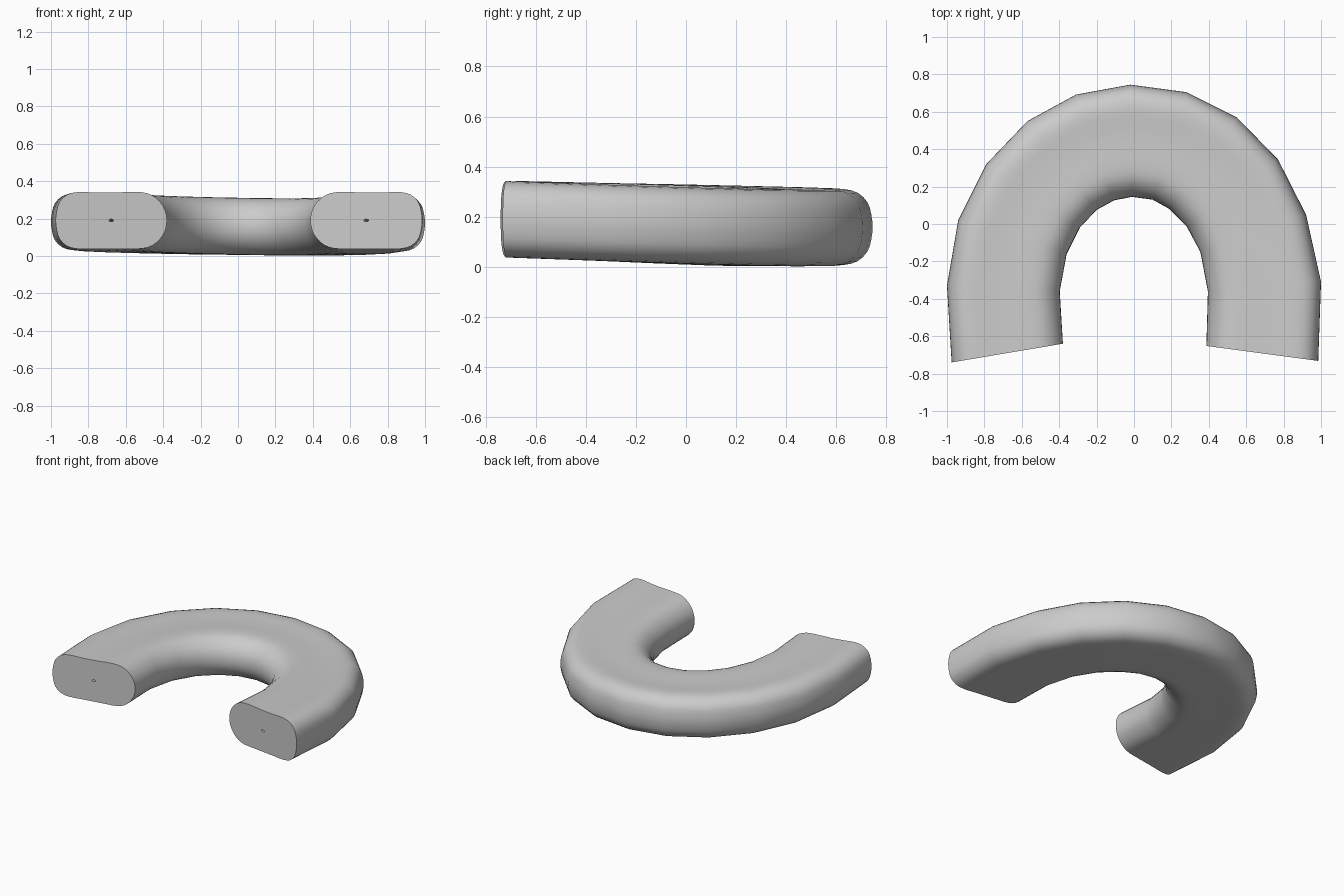
import bpy, bmesh, math
from mathutils import Vector

if "Cube" in bpy.data.objects:
    bpy.data.objects.remove(bpy.data.objects["Cube"])

# Stations along the arch: outer edge, inner edge (top view) and centre height
outer = [(-.975, -.74), (-1, -.33), (-.94, .02), (-.79, .32), (-.57, .55), (-.31, .692), (-.02, .745),
         (.28, .705), (.55, .57), (.77, .345), (.92, .05), (1, -.31), (.985, -.732)]
inner = [(-.38, -.64), (-.397, -.36), (-.36, -.16), (-.29, -.02), (-.2, .075), (-.105, .127), (-.01, .145),
         (.1, .13), (.19, .08), (.28, -.01), (.355, -.15), (.395, -.36), (.387, -.652)]
height = [.19, .183, .177, .171, .166, .162, .159, .156, .155, .158, .165, .176, .19]
HALF = .152

# Cross-section: u from inner to outer edge, v in half heights; the top dips slightly
top = [(0, 0), (.015, .35), (.06, .65), (.13, .88), (.22, .99), (.35, 1), (.5, .975), (.65, .98),
       (.8, 1), (.9, .9), (.965, .65), (.99, .35), (1, 0)]
bottom = [(u, -max(v, 1) if .3 < u < .75 else -v) for u, v in reversed(top[1:-1])]


def smooth_loop(points, steps):
    """Closed Catmull-Rom loop through the points."""
    pts = [Vector(p) for p in points]
    n, result = len(pts), []
    for i in range(n):
        a, b, c, d = (pts[(i + k) % n] for k in (-1, 0, 1, 2))
        for s in range(steps):
            t = s / steps
            result.append(.5 * (2 * b + (c - a) * t + (2 * a - 5 * b + 4 * c - d) * t * t
                                + (3 * b - a - 3 * c + d) * t ** 3))
    return result


section = smooth_loop(top + bottom, 2)
bore = []
for p in section:
    ang = math.atan2(p.y * HALF, (p.x - .5) * .6)
    bore.append(Vector((.5 + .021 * math.cos(ang), .045 * math.sin(ang))))

bm = bmesh.new()


def make_ring(profile, i):
    a, b = Vector(inner[i]), Vector(outer[i])
    ring = []
    for p in profile:
        xy = a.lerp(b, p.x)
        ring.append(bm.verts.new((xy.x, xy.y, height[i] + HALF * p.y)))
    return ring


def bridge(r1, r2):
    n = len(r1)
    for k in range(n):
        j = (k + 1) % n
        bm.faces.new((r1[k], r1[j], r2[j], r2[k]))


# Curved skin, fine central bore and flat end faces
skin = [make_ring(section, i) for i in range(len(outer))]
hole = [make_ring(bore, i) for i in range(len(outer))]
for rings in (skin, hole):
    for r1, r2 in zip(rings, rings[1:]):
        bridge(r1, r2)
for end in (0, -1):
    bridge(skin[end], hole[end])
bmesh.ops.recalc_face_normals(bm, faces=bm.faces)

mesh = bpy.data.meshes.new("curved_tube")
bm.to_mesh(mesh)
bm.free()
obj = bpy.data.objects.new("curved_tube", mesh)
bpy.context.collection.objects.link(obj)
bpy.context.view_layer.objects.active = obj
obj.select_set(True)
bpy.ops.object.shade_smooth_by_angle(angle=math.radians(50))
